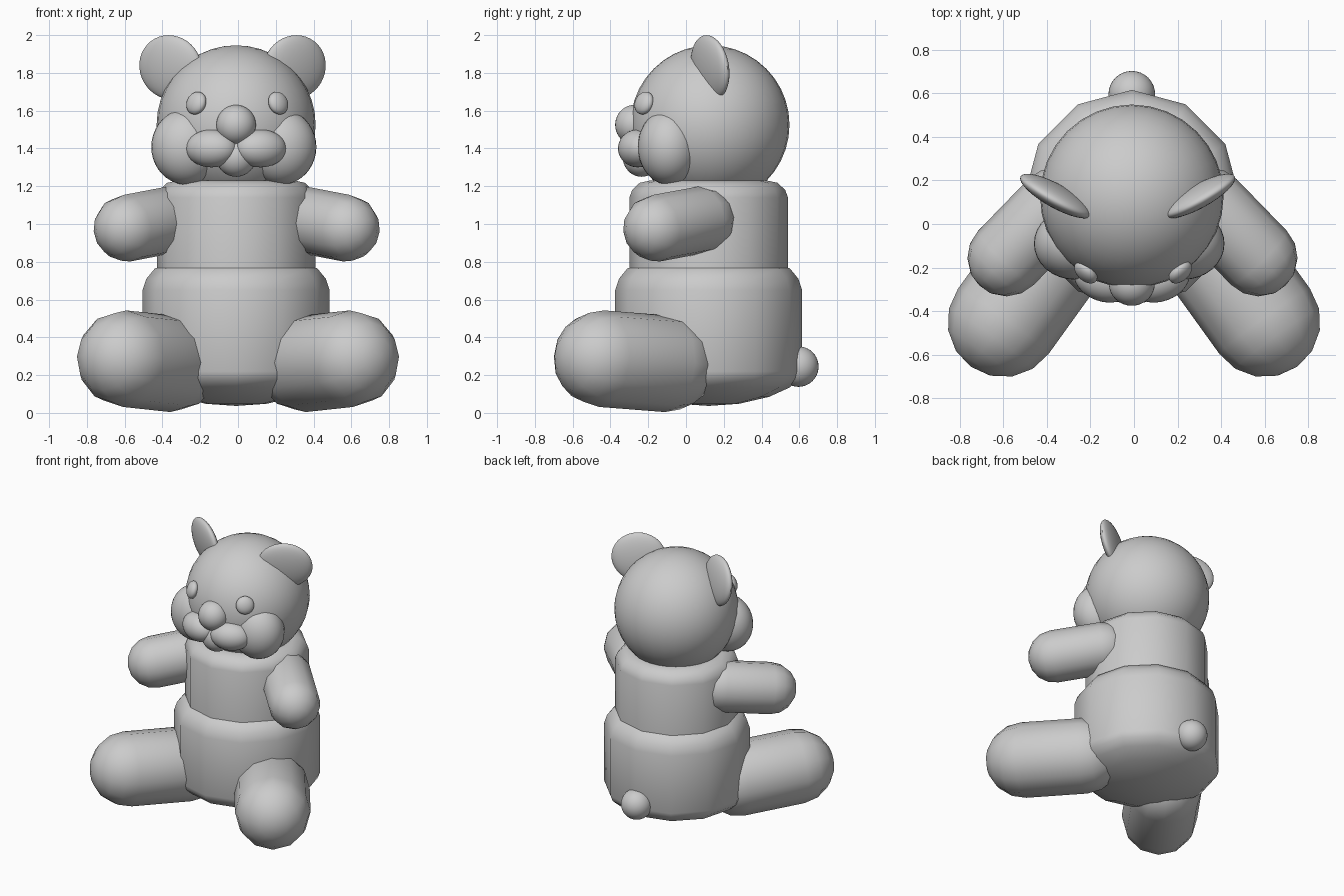
import bpy, bmesh, math
from mathutils import Vector, Matrix, Euler

if "Cube" in bpy.data.objects:
    bpy.data.objects.remove(bpy.data.objects["Cube"])


def finish(name, bm, matrix):
    bmesh.ops.remove_doubles(bm, verts=bm.verts, dist=1e-5)
    bmesh.ops.recalc_face_normals(bm, faces=bm.faces)
    me = bpy.data.meshes.new(name)
    bm.to_mesh(me)
    bm.free()
    ob = bpy.data.objects.new(name, me)
    bpy.context.collection.objects.link(ob)
    ob.matrix_world = matrix
    bpy.ops.object.select_all(action='DESELECT')
    ob.select_set(True)
    bpy.context.view_layer.objects.active = ob
    bpy.ops.object.shade_smooth_by_angle(angle=math.radians(40))
    return ob


def ball(name, centre, radii, rot=(0, 0, 0)):
    """Ellipsoid with rotation in degrees."""
    bm = bmesh.new()
    bmesh.ops.create_uvsphere(bm, u_segments=32, v_segments=20, radius=1)
    bmesh.ops.scale(bm, vec=radii, verts=bm.verts)
    e = Euler([math.radians(a) for a in rot])
    return finish(name, bm, Matrix.Translation(centre) @ e.to_matrix().to_4x4())


def lathe(name, profile, matrix, sides=12):
    """Revolve (radius, z) points around local z."""
    bm = bmesh.new()
    vs = [bm.verts.new((r, 0, z)) for r, z in profile]
    es = [bm.edges.new(p) for p in zip(vs, vs[1:])]
    bmesh.ops.spin(bm, geom=vs + es, cent=(0, 0, 0), axis=(0, 0, 1),
                   angle=2 * math.pi, steps=sides)
    return finish(name, bm, matrix)


def capsule(name, a, b, r):
    """Round-ended limb from a to b."""
    a, b = Vector(a), Vector(b)
    d = b - a
    arc = [i * math.pi / 8 for i in range(5)]
    prof = [(r * math.sin(t), -r * math.cos(t)) for t in arc]
    prof += [(r * math.cos(t), d.length + r * math.sin(t)) for t in arc]
    prof[0], prof[-1] = (0, -r), (0, d.length + r)
    m = Matrix.Translation(a) @ d.to_track_quat('Z', 'Y').to_matrix().to_4x4()
    return lathe(name, prof, m)


CX = -0.01
body = Matrix.Translation((CX, 0.12, 0))

# Torso: rounded belly with a narrower chest on top
lathe("belly", [(0, .037), (.16, .048), (.32, .085), (.43, .135), (.48, .18), (.495, .22),
                (.495, .65), (.475, .71), (.43, .765), (.36, .785), (0, .785)], body)
lathe("chest", [(0, .70), (.42, .70), (.42, 1.14), (.405, 1.18), (.365, 1.218),
                (.31, 1.23), (0, 1.23)], body)

# Head and centred features
ball("head", (CX, .127, 1.525), (.421, .421, .421))
ball("nose", (CX, -.275, 1.525), (.105, .1, .105))
ball("chin", (CX, -.235, 1.355), (.105, .1, .105))
ball("tail", (CX, .595, .245), (.107, .107, .107))

# Paired parts
for s, side in ((-1, "left"), (1, "right")):
    ball(f"{side}_ear", (-.029 + s * .328, .128, 1.829), (.187, .05, .172), (8, 0, s * 29))
    ball(f"{side}_cheek", (-.022 + s * .25, -.09, 1.408), (.187, .165, .2))
    ball(f"{side}_eye", (-.004 + s * .217, -.222, 1.64), (.062, .036, .062), (-18, 0, s * 42))
    ball(f"{side}_muzzle", (CX + s * .13, -.255, 1.4), (.14, .1, .1), (0, 0, s * 20))
    capsule(f"{side}_arm", (-.007 + s * .35, .082, 1.022), (-.007 + s * .58, -.155, .978), .178)
    capsule(f"{side}_leg", (s * .35, -.1, .26), (s * .6, -.447, .287), .256)
